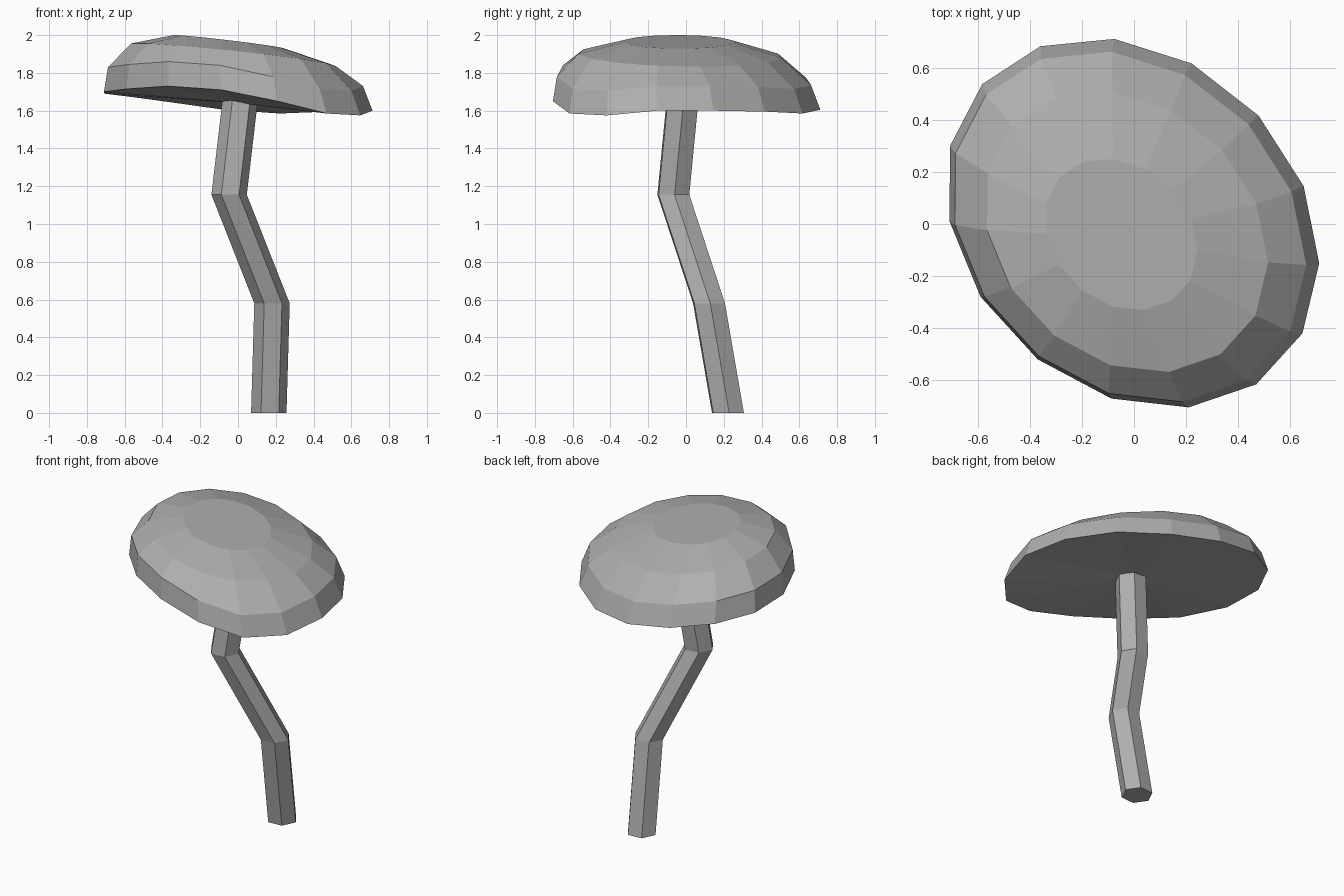
import bpy, bmesh
from math import cos, sin, pi, radians

if "Cube" in bpy.data.objects:
    bpy.data.objects.remove(bpy.data.objects["Cube"])

# Mid grey shared by both parts
grey = bpy.data.materials.new("mid_grey")
grey.diffuse_color = (0.43, 0.43, 0.43, 1)
grey.use_nodes = True
grey.node_tree.nodes["Principled BSDF"].inputs["Base Color"].default_value = grey.diffuse_color


def loft(name, rings, bottom_centre=None):
    """Skin a stack of equal-count rings (bottom to top) and close both ends."""
    bm = bmesh.new()
    loops = [[bm.verts.new(p) for p in ring] for ring in rings]
    n = len(loops[0])
    for low, high in zip(loops, loops[1:]):
        for i in range(n):
            j = (i + 1) % n
            bm.faces.new((low[i], low[j], high[j], high[i]))
    bm.faces.new(loops[-1])
    if bottom_centre:
        c = bm.verts.new(bottom_centre)
        for i in range(n):
            bm.faces.new((loops[0][(i + 1) % n], loops[0][i], c))
    else:
        bm.faces.new(loops[0][::-1])
    bmesh.ops.recalc_face_normals(bm, faces=bm.faces)
    mesh = bpy.data.meshes.new(name)
    bm.to_mesh(mesh)
    bm.free()
    mesh.materials.append(grey)
    obj = bpy.data.objects.new(name, mesh)
    bpy.context.collection.objects.link(obj)
    return obj


# Crooked six-sided stem: horizontal sections along a bent path
path = [(0.163, 0.222, 0.0), (0.18, 0.122, 0.58),
        (-0.047, -0.067, 1.155), (0.012, -0.018, 1.66)]
hexagon = [radians(60 * i + 4) for i in range(6)]
loft("stem", [[(x + 0.094 * cos(a), y + 0.094 * sin(a), z) for a in hexagon]
              for x, y, z in path])

# Fifteen-sided skewed oval cap with a wavy rim
SIDES = 15
rim_z = [1.60, 1.60, 1.595, 1.585, 1.605, 1.645, 1.675, 1.69,
         1.70, 1.715, 1.73, 1.71, 1.65, 1.585, 1.575]


def oval(cx, cy, scale, height):
    ring = []
    for k in range(SIDES):
        t = 2 * pi * k / SIDES
        x = cx + scale * (0.718 * cos(t) + 0.006 * sin(t))
        y = cy + scale * (-0.155 * cos(t) + 0.695 * sin(t))
        ring.append((x, y, height(k, x, y)))
    return ring


cap_rings = [
    oval(-0.006, 0.004, 1.0, lambda k, x, y: rim_z[k]),
    oval(-0.02, -0.01, 0.95, lambda k, x, y: rim_z[k] + 0.13),
    oval(-0.03, -0.03, 0.76, lambda k, x, y: 1.89 - 0.115 * x - 0.045 * y),
    oval(-0.05, -0.04, 0.41, lambda k, x, y: 1.957 - 0.125 * x - 0.03 * y),
]
loft("cap", cap_rings, bottom_centre=(0, 0, 1.64))
